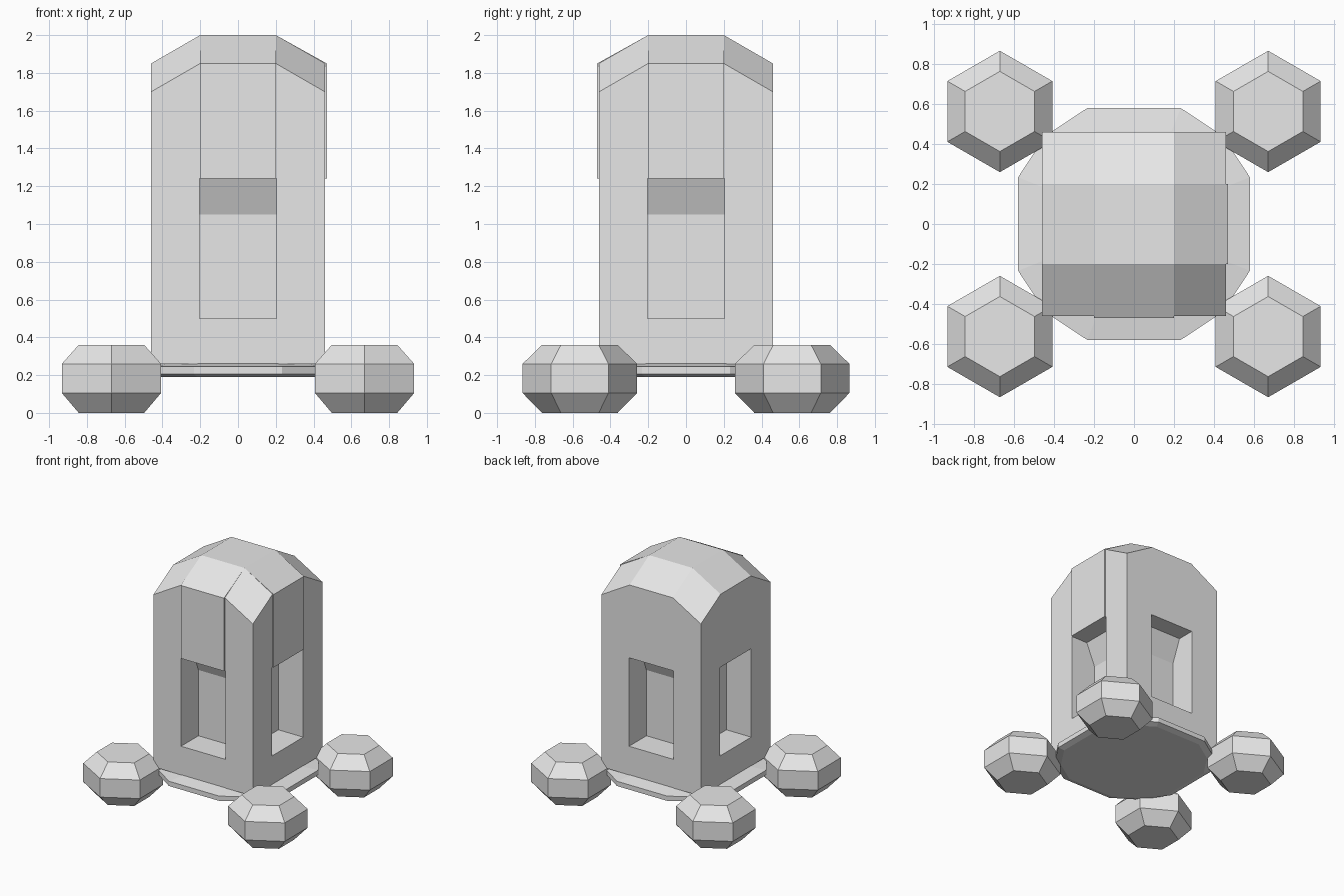
import bpy
import bmesh
from math import sin, cos, pi, radians
from mathutils import Matrix

cube = bpy.data.objects.get("Cube")
if cube:
    bpy.data.objects.remove(cube, do_unlink=True)

grey = bpy.data.materials.new("plain_grey")
grey.use_nodes = True
grey.diffuse_color = (0.8, 0.8, 0.8, 1)
grey.node_tree.nodes["Principled BSDF"].inputs["Base Color"].default_value = (0.8, 0.8, 0.8, 1)


def finish(name, bm):
    bmesh.ops.recalc_face_normals(bm, faces=bm.faces)
    mesh = bpy.data.meshes.new(name)
    bm.to_mesh(mesh)
    bm.free()
    mesh.materials.append(grey)
    obj = bpy.data.objects.new(name, mesh)
    bpy.context.collection.objects.link(obj)
    return obj


def loft(bm, rings):
    """Skin a stack of equal rings and cap both ends."""
    loops = [[bm.verts.new(p) for p in ring] for ring in rings]
    for a, b in zip(loops, loops[1:]):
        for i in range(len(a)):
            j = (i + 1) % len(a)
            bm.faces.new((a[i], a[j], b[j], b[i]))
    bm.faces.new(loops[0][::-1])
    bm.faces.new(loops[-1])


def side_prism(bm, profile, half_width, angle):
    """Sweep an (outward, height) profile across one side of the tower."""
    turn = Matrix.Rotation(angle, 3, "Z")
    loft(bm, [[turn @ Matrix.Translation((r, w, z)).translation for r, z in profile]
              for w in (-half_width, half_width)])


HALF, MID, BASE, TOP = 0.46, 0.2, 0.26, 2.0

# Tower: three by three faceted dome pulled down into straight walls
bm = bmesh.new()
bmesh.ops.create_grid(bm, x_segments=3, y_segments=3, size=0.5)
for v in bm.verts:
    drop = 0
    for axis in (0, 1):
        outer = abs(v.co[axis]) > 0.3
        v.co[axis] = (HALF if outer else MID) * (1 if v.co[axis] > 0 else -1)
        drop += 0.15 * outer
    v.co.z = TOP - drop
rim = [e for e in bm.edges if e.is_boundary]
walls = bmesh.ops.extrude_edge_only(bm, edges=rim)["geom"]
for v in walls:
    if isinstance(v, bmesh.types.BMVert):
        v.co.z = BASE
bmesh.ops.holes_fill(bm, edges=[e for e in bm.edges if e.is_boundary], sides=0)
tower = finish("tower", bm)

# Recessed openings with a slanted upper back, one on each side
bm = bmesh.new()
recess = [(0.6, 0.5), (0.6, 1.24), (0.31, 1.24), (0.23, 1.05), (0.23, 0.5)]
for k in range(4):
    side_prism(bm, recess, 0.205, k * pi / 2)
cutter = finish("opening_cutter", bm)
cutter.hide_render = True
cut = tower.modifiers.new("openings", "BOOLEAN")
cut.operation = "DIFFERENCE"
cut.solver = "EXACT"
cut.object = cutter
bpy.context.view_layer.objects.active = tower
bpy.ops.object.modifier_apply(modifier=cut.name)
bpy.data.objects.remove(cutter, do_unlink=True)

# Raised panels that fold over the roof edge on two sides
panel = [(0.19, 1.98), (0.2, 2.0), (0.47, 1.85), (0.47, 1.24), (0.45, 1.24), (0.45, 1.83)]
for name, angle in (("front_panel", -pi / 2), ("left_panel", 0)):
    bm = bmesh.new()
    side_prism(bm, panel, MID, angle)
    finish(name, bm)

# Twelve-sided base plate with chamfered top and bottom
outline = [(0.624 * cos(a), 0.624 * sin(a))
           for q in range(4) for a in (q * pi / 2 + radians(d) for d in (22, 45, 68))]
bm = bmesh.new()
loft(bm, [[(x * s, y * s, z) for x, y in outline]
          for s, z in ((0.92, 0.19), (1, 0.205), (1, 0.245), (0.8, 0.262))])
finish("base_plate", bm)

# Four six-sided feet, chamfered above and below
for side, sx in (("left", 1), ("right", -1)):
    for end, sy in (("front", -1), ("back", 1)):
        bm = bmesh.new()
        loft(bm, [[(0.67 * sx + r * sin(i * pi / 3), 0.562 * sy + r * cos(i * pi / 3), z)
                   for i in range(6)]
                  for r, z in ((0.2, 0), (0.303, 0.105), (0.303, 0.26), (0.2, 0.36))])
        finish(f"{end}_{side}_foot", bm)
